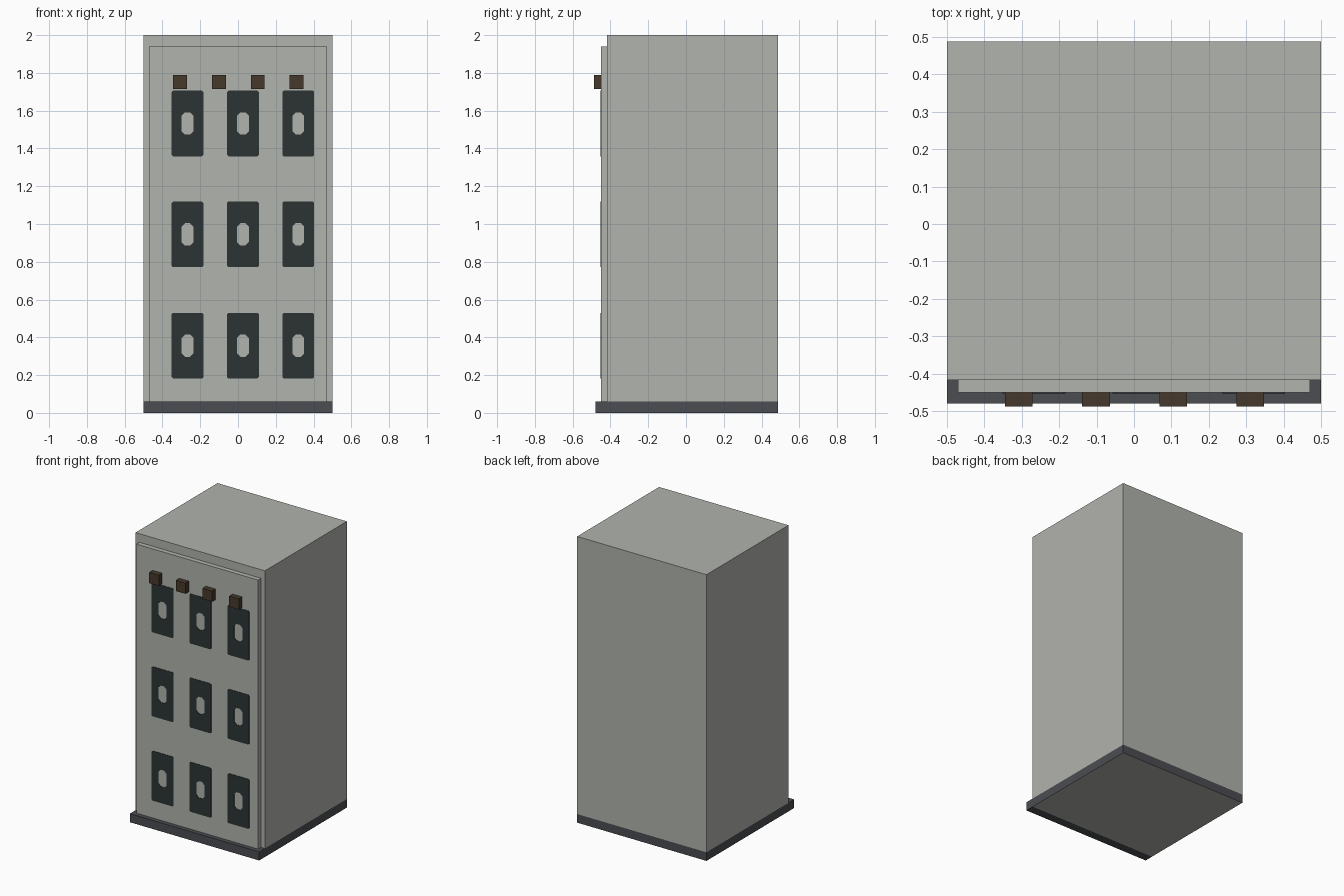
import bpy, bmesh

if "Cube" in bpy.data.objects:
    bpy.data.objects.remove(bpy.data.objects["Cube"])


def material(name, r, g, b):
    m = bpy.data.materials.new(name)
    m.diffuse_color = (r, g, b, 1)
    m.use_nodes = True
    m.node_tree.nodes["Principled BSDF"].inputs["Base Color"].default_value = m.diffuse_color
    return m


CONCRETE = material("concrete_grey", 0.440, 0.451, 0.418)
SLATE = material("slate_grey", 0.072, 0.074, 0.084)
BROWN = material("dark_brown", 0.061, 0.040, 0.024)
FRAME = material("dark_green_grey", 0.025, 0.034, 0.033)


def finish(name, bm, *mats):
    bmesh.ops.recalc_face_normals(bm, faces=bm.faces)
    me = bpy.data.meshes.new(name)
    bm.to_mesh(me)
    bm.free()
    for m in mats:
        me.materials.append(m)
    ob = bpy.data.objects.new(name, me)
    bpy.context.collection.objects.link(ob)
    return ob


def box(name, x, y, z, *mats):
    """Box from (min, max) ranges."""
    bm = bmesh.new()
    bmesh.ops.create_cube(bm, size=1)
    for v in bm.verts:
        v.co = [r[0] if c < 0 else r[1] for c, r in zip(v.co, (x, y, z))]
    return finish(name, bm, *mats)


def octagon(w, h, c):
    """Rectangle outline with clipped corners."""
    a, b = w / 2, h / 2
    return [(a, b - c), (a - c, b), (c - a, b), (-a, b - c),
            (-a, c - b), (c - a, -b), (a - c, -b), (a, c - b)]


def window_frame(name, cx, cz, front=-0.453, back=-0.450):
    """Thin plate with a clipped-corner opening."""
    bm = bmesh.new()
    loops = []
    for outline in (octagon(0.168, 0.347, 0.007), octagon(0.063, 0.118, 0.018)):
        for y in (front, back):
            loops.append([bm.verts.new((cx + px, y, cz + pz)) for px, pz in outline])
    out_f, out_b, in_f, in_b = loops
    for a, b in ((out_f, in_f), (out_f, out_b), (in_f, in_b), (out_b, in_b)):
        for i in range(8):
            j = (i + 1) % 8
            bm.faces.new((a[i], a[j], b[j], b[i]))
    return finish(name, bm, FRAME)


# Main block and raised front panel
box("building_block", (-0.5, 0.5), (-0.417, 0.488), (0.06, 2.0), CONCRETE)
box("front_panel", (-0.47, 0.47), (-0.45, -0.417), (0.06, 1.94), CONCRETE)

# Plinth, with a concrete underside below the main block
plinth = box("plinth", (-0.5, 0.5), (-0.417, 0.488), (0.0, 0.06), SLATE, CONCRETE)
for f in plinth.data.polygons:
    f.material_index = 1 if f.normal.z < -0.9 else 0
box("front_step", (-0.5, 0.5), (-0.48, -0.417), (0.0, 0.06), SLATE)

# Three rows of three windows
for row, cz in enumerate((0.356, 0.945, 1.532)):
    for col, cx in enumerate((-0.267, 0.026, 0.319)):
        window_frame(f"window_frame_{row}_{col}", cx, cz)

# Projecting beam ends above the top windows
for i in range(4):
    cx = -0.308 + i * 0.2063
    box(f"beam_end_{i}", (cx - 0.037, cx + 0.037), (-0.488, -0.45), (1.715, 1.79), BROWN)
